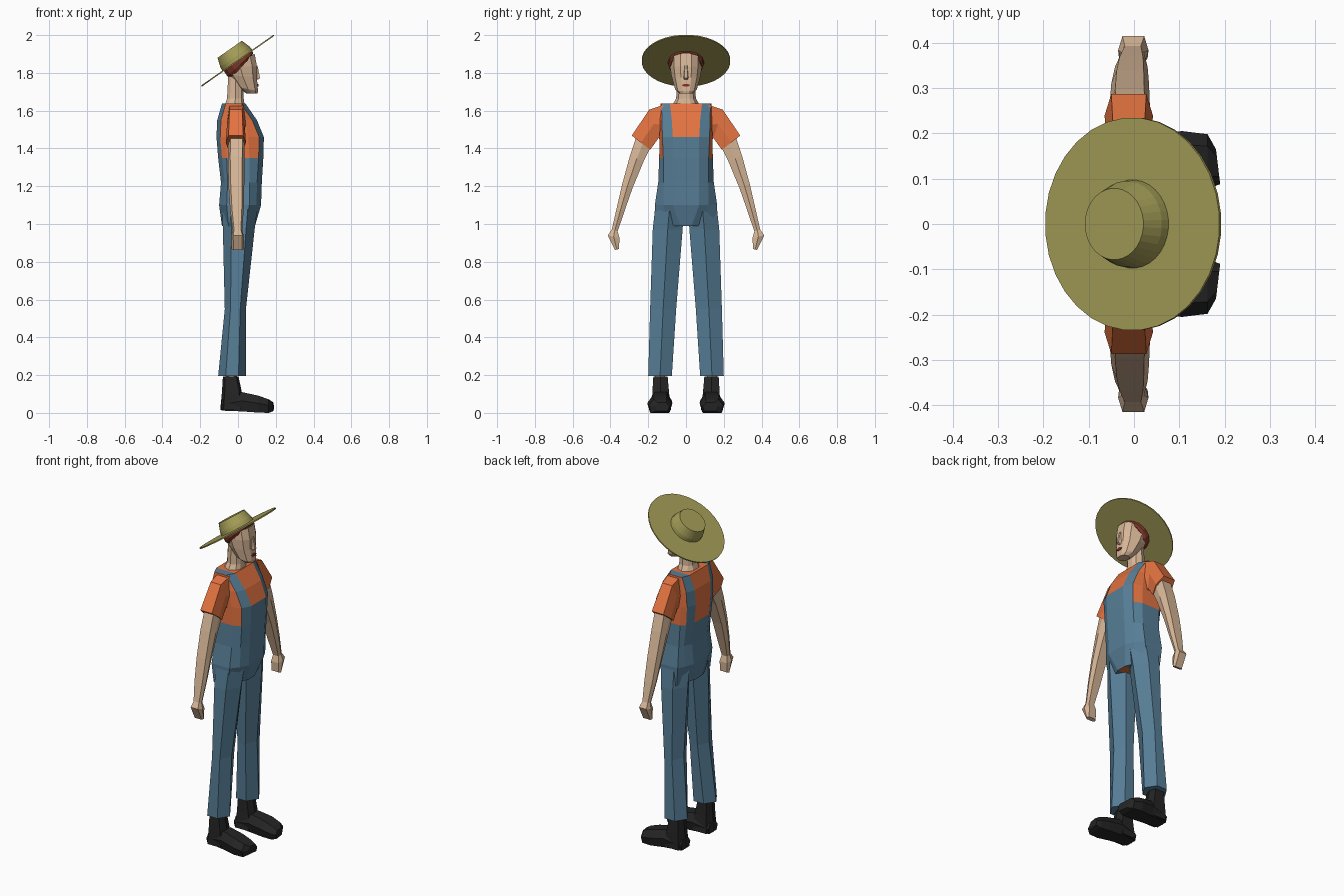
import bpy, bmesh, math
from mathutils import Matrix, Vector

if "Cube" in bpy.data.objects:
    bpy.data.objects.remove(bpy.data.objects["Cube"])


def mat(name, r, g, b):
    m = bpy.data.materials.new(name)
    m.diffuse_color = (r, g, b, 1)
    m.use_nodes = True
    m.node_tree.nodes["Principled BSDF"].inputs["Base Color"].default_value = m.diffuse_color
    return m


SKIN = mat("skin", 0.68, 0.47, 0.31)
DENIM = mat("denim", 0.095, 0.21, 0.31)
ORANGE = mat("orange_shirt", 0.77, 0.17, 0.052)
STRAW = mat("straw", 0.37, 0.335, 0.095)
BLACK = mat("black_leather", 0.018, 0.018, 0.018)
HAIR = mat("red_brown_hair", 0.22, 0.04, 0.022)
LIPS = mat("lip_red", 0.28, 0.025, 0.02)


def loft(name, rings, mats, rule=None, caps=True, matrix=None):
    """Skin a list of equal-length rings; rule(ring, column) picks the material."""
    bm = bmesh.new()
    vs = [[bm.verts.new(p) for p in ring] for ring in rings]
    n = len(vs[0])
    for r in range(len(vs) - 1):
        for c in range(n):
            d = (c + 1) % n
            f = bm.faces.new((vs[r][c], vs[r][d], vs[r + 1][d], vs[r + 1][c]))
            f.material_index = rule(r, c) if rule else 0
    if caps:
        for ring in (vs[0], vs[-1]):
            # strips across the ring, pairing column c with its opposite
            for c in range(n // 2 - 1):
                q = (ring[c], ring[c + 1], ring[n - 2 - c], ring[n - 1 - c])
                f = bm.faces.new(q)
                f.material_index = rule(-1, c) if rule else 0
    bmesh.ops.recalc_face_normals(bm, faces=bm.faces)
    if matrix:
        bm.transform(matrix)
    me = bpy.data.meshes.new(name)
    bm.to_mesh(me)
    bm.free()
    for m in mats:
        me.materials.append(m)
    ob = bpy.data.objects.new(name, me)
    bpy.context.collection.objects.link(ob)
    return ob


# Torso: bib, straps and shirt in one shell, coloured by column and height
def torso_ring(z, a, b, w, xf, xb, sf, sb):
    half = [(sf, w), (xf - 0.025, b), (xf, a)]
    back = [(xb, a), (xb + 0.02, b), (sb, w)]
    # columns run left side -> front -> right side -> back
    pts = half + [(x, -y) for x, y in half[::-1]] + [(x, -y) for x, y in back[::-1]] + back
    return [(x, y, z) for x, y in pts]


def torso_rule(r, c):
    if r < 0:                                   # shoulder tops
        return 0 if c in (1, 3) else 1
    if c in (1, 3, 7, 9):                       # straps, front and back
        return 0
    top = 4 if c == 2 else 3                    # front bib is one ring higher
    return 0 if r < top else 1


loft("torso", [
    torso_ring(0.99, 0.03, 0.09, 0.16, 0.09, -0.085, 0.04, -0.05),
    torso_ring(1.10, 0.07, 0.12, 0.165, 0.122, -0.10, 0.06, -0.06),
    torso_ring(1.22, 0.07, 0.12, 0.147, 0.126, -0.09, 0.06, -0.055),
    torso_ring(1.35, 0.07, 0.12, 0.142, 0.134, -0.105, 0.06, -0.06),
    torso_ring(1.46, 0.07, 0.125, 0.14, 0.137, -0.114, 0.055, -0.065),
    torso_ring(1.55, 0.075, 0.127, 0.137, 0.10, -0.11, 0.04, -0.065),
    torso_ring(1.637, 0.085, 0.13, 0.135, 0.04, -0.085, 0.02, -0.06)],
    [DENIM, ORANGE], torso_rule)


def limb_ring(s, outer, inner, x0, x1):
    """Six-sided ring spanning outer to inner (y, z) points."""
    mid = [(o + i) / 2 for o, i in zip(outer, inner)]
    d = (x1 - x0) * 0.14
    pts = [(x0, mid), (x0 + d, outer), (x1 - d, outer), (x1, mid), (x1 - d, inner), (x0 + d, inner)]
    return [(x, s * p[0], p[1]) for x, p in pts]


def leg_ring(s, z, x0, x1, y0, y1):
    """Six-sided ring with a crease at front and back."""
    c, d = (y0 + y1) / 2, (x1 - x0) * 0.27
    pts = [(x0, c), (x0 + d, y1), (x1 - d, y1), (x1, c), (x1 - d, y0), (x0 + d, y0)]
    return [(x, s * y, z) for x, y in pts]


def foot_ring(s, x, y0, y1, z0, z1, skew=0.0):
    """Boot section across x with a narrowed top."""
    d, zm = (y1 - y0) * 0.22, z0 + (z1 - z0) * 0.55
    pts = [(y0, zm), (y0 + d, z1), (y1 - d, z1), (y1, zm), (y1 - d / 2, z0), (y0 + d / 2, z0)]
    return [(x - skew * (y - y0), s * y, z) for y, z in pts]


for s, side in ((1, "left"), (-1, "right")):
    loft(side + "_sleeve", [
        limb_ring(s, (0.12, 1.63), (0.12, 1.42), -0.06, 0.045),
        limb_ring(s, (0.195, 1.605), (0.145, 1.455), -0.058, 0.035),
        limb_ring(s, (0.287, 1.468), (0.19, 1.393), -0.065, 0.042)], [ORANGE])
    loft(side + "_arm", [
        limb_ring(s, (0.25, 1.50), (0.17, 1.44), -0.05, 0.035),
        limb_ring(s, (0.297, 1.36), (0.225, 1.33), -0.054, 0.035),
        limb_ring(s, (0.338, 1.21), (0.283, 1.19), -0.05, 0.033),
        limb_ring(s, (0.368, 1.08), (0.325, 1.07), -0.042, 0.03),
        limb_ring(s, (0.394, 0.965), (0.362, 0.96), -0.027, 0.022)], [SKIN])
    loft(side + "_hand", [
        limb_ring(s, (0.393, 0.97), (0.363, 0.965), -0.027, 0.022),
        limb_ring(s, (0.414, 0.94), (0.352, 0.925), -0.035, 0.032),
        limb_ring(s, (0.376, 0.862), (0.355, 0.868), -0.033, 0.03)], [SKIN])
    loft(side + "_trouser_leg", [
        leg_ring(s, 1.10, -0.085, 0.105, 0.01, 0.162),
        leg_ring(s, 0.97, -0.08, 0.088, 0.018, 0.176),
        leg_ring(s, 0.55, -0.07, 0.042, 0.052, 0.19),
        leg_ring(s, 0.195, -0.105, 0.042, 0.075, 0.2)], [DENIM])
    loft(side + "_ankle", [
        leg_ring(s, 0.17, -0.065, -0.005, 0.11, 0.165),
        leg_ring(s, 0.21, -0.065, -0.005, 0.11, 0.165)], [SKIN])
    loft(side + "_boot_shaft", [
        limb_ring(s, (0.182, 0.015), (0.08, 0.015), -0.094, 0.03),
        limb_ring(s, (0.178, 0.11), (0.09, 0.11), -0.085, 0.02),
        limb_ring(s, (0.173, 0.192), (0.097, 0.192), -0.08, 0.003)], [BLACK])
    loft(side + "_boot_foot", [
        foot_ring(s, -0.088, 0.085, 0.175, 0.012, 0.07),
        foot_ring(s, 0.02, 0.075, 0.19, 0.008, 0.11),
        foot_ring(s, 0.105, 0.072, 0.205, 0.002, 0.092),
        foot_ring(s, 0.162, 0.077, 0.198, 0.0, 0.072),
        foot_ring(s, 0.19, 0.088, 0.165, 0.01, 0.055, 0.12)], [BLACK])


# Head and neck: ten-sided rings, optionally tilted
def head_ring(z, x0, x1, w, tilt=0.0):
    L = x1 - x0
    half = [(x1, 0.35), (x1 - 0.14 * L, 0.75), (x0 + 0.5 * L, 1.0), (x0 + 0.18 * L, 0.8), (x0, 0.4)]
    pts = [(x, w * k) for x, k in half] + [(x, -w * k) for x, k in half[::-1]]
    return [(x, y, z + tilt * x) for x, y in pts]


loft("head", [
    head_ring(1.69, 0.045, 0.103, 0.036),
    head_ring(1.725, 0.0, 0.106, 0.058, -0.2),
    head_ring(1.785, -0.05, 0.1, 0.077, -0.1),
    head_ring(1.835, -0.078, 0.1, 0.085),
    head_ring(1.853, -0.078, 0.088, 0.084, 0.55)], [SKIN])
loft("neck", [
    head_ring(1.625, -0.07, 0.036, 0.075),
    head_ring(1.665, -0.058, 0.03, 0.052),
    head_ring(1.78, -0.052, 0.028, 0.048)], [SKIN])

# Nose and mouth
loft("nose", [
    [(0.095, 0.008, 1.84), (0.103, 0.006, 1.84), (0.103, -0.006, 1.84), (0.095, -0.008, 1.84)],
    [(0.095, 0.014, 1.775), (0.117, 0.008, 1.772), (0.117, -0.008, 1.772), (0.095, -0.014, 1.775)],
    [(0.095, 0.012, 1.765), (0.106, 0.007, 1.765), (0.106, -0.007, 1.765), (0.095, -0.012, 1.765)]], [SKIN])
loft("mouth", [
    [(x, 0.022, 1.735), (x, 0.008, 1.742), (x, -0.008, 1.742),
     (x, -0.022, 1.735), (x, -0.01, 1.727), (x, 0.01, 1.727)] for x in (0.102, 0.109)], [LIPS])

# Hat and hair share one tilted frame
TILT = Matrix.Translation((-0.002, 0, 1.865)) @ Matrix.Rotation(-math.radians(35), 4, 'Y')


def circle(r, h, n=32, slope=0.0):
    a = [math.tau * (i + 0.5) / n for i in range(n)]
    return [(r * math.cos(t), r * math.sin(t), h + slope * math.cos(t)) for t in a]


loft("hat_brim", [circle(0.235, -0.004), circle(0.235, 0.003)], [STRAW], matrix=TILT)
loft("hat_crown", [circle(0.098, 0.0), circle(0.095, 0.025), circle(0.079, 0.073)], [STRAW], matrix=TILT)
loft("hair", [circle(0.084, -0.04, 14, 0.02), circle(0.094, -0.025, 14, 0.012), circle(0.094, -0.002, 14)],
     [HAIR], matrix=TILT)
